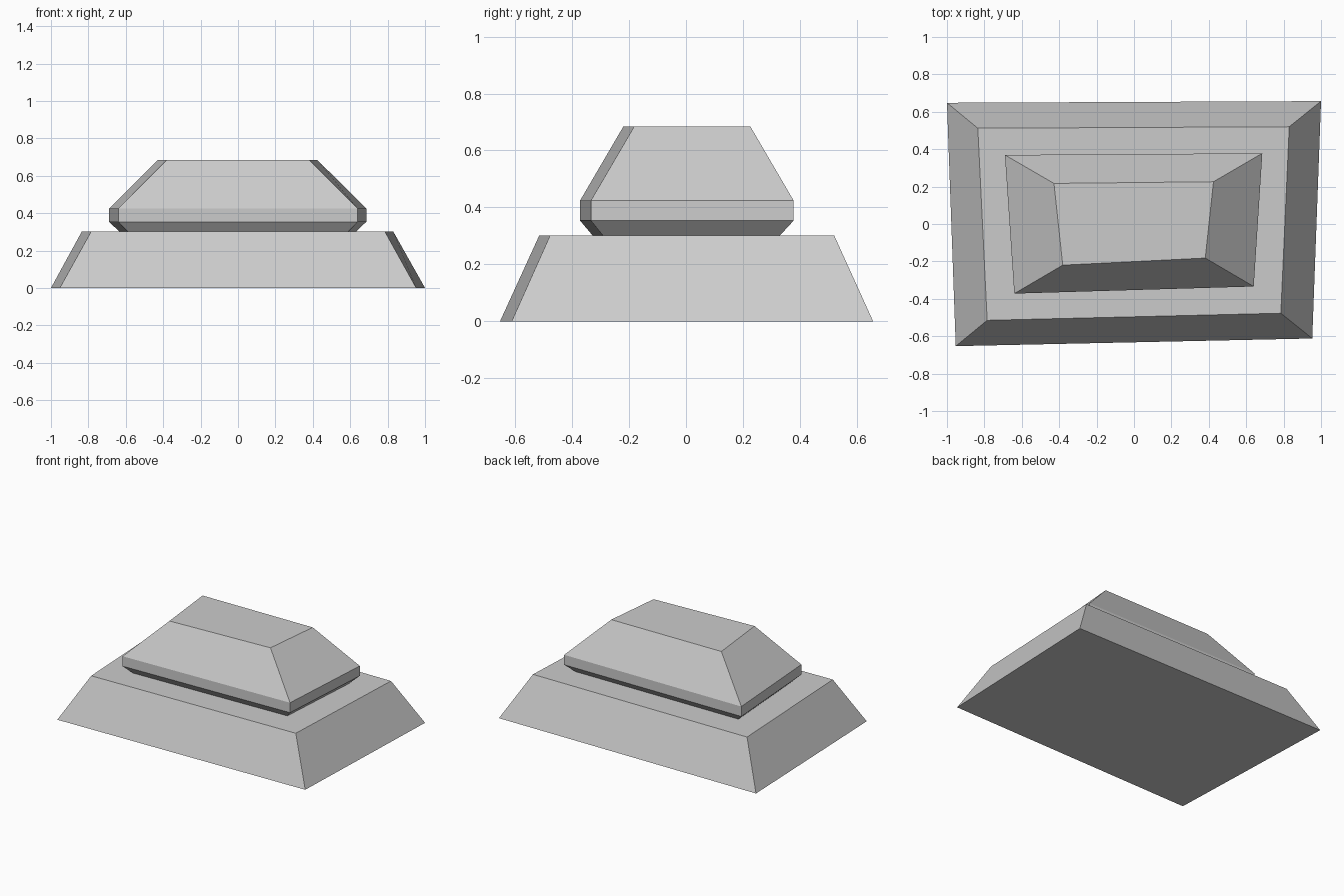
import bpy
import bmesh

cube = bpy.data.objects.get("Cube")
if cube:
    bpy.data.objects.remove(cube, do_unlink=True)

grey = bpy.data.materials.new("light_grey")
grey.use_nodes = True
grey.diffuse_color = (0.6, 0.6, 0.6, 1)
grey.node_tree.nodes["Principled BSDF"].inputs["Base Color"].default_value = (0.6, 0.6, 0.6, 1)


def stacked_block(name, levels):
    """Flat-sided block skinned through four-cornered rings, from bottom to top."""
    bm = bmesh.new()
    rings = [[bm.verts.new((x, y, z)) for x, y in corners] for z, corners in levels]
    bm.faces.new(rings[0][::-1])
    bm.faces.new(rings[-1])
    for low, high in zip(rings, rings[1:]):
        for i in range(4):
            j = (i + 1) % 4
            bm.faces.new((low[i], low[j], high[j], high[i]))
    bmesh.ops.recalc_face_normals(bm, faces=bm.faces)
    mesh = bpy.data.meshes.new(name)
    bm.to_mesh(mesh)
    bm.free()
    mesh.materials.append(grey)
    obj = bpy.data.objects.new(name, mesh)
    bpy.context.collection.objects.link(obj)
    return obj


# Slightly skewed plinth; corners run front-left, front-right, back-right, back-left
stacked_block("sloped_base", [
    (0, [(-0.953, -0.653), (0.953, -0.612), (1, 0.657), (-1, 0.648)]),
    (0.302, [(-0.785, -0.515), (0.785, -0.477), (0.83, 0.52), (-0.835, 0.512)]),
])

# Upper block: undercut foot, short upright band, sloped roof
band = [(-0.64, -0.372), (0.64, -0.334), (0.686, 0.378), (-0.69, 0.369)]
stacked_block("upper_block", [
    (0.302, [(-0.59, -0.328), (0.59, -0.292), (0.632, 0.33), (-0.635, 0.322)]),
    (0.354, band),
    (0.424, band),
    (0.684, [(-0.381, -0.22), (0.381, -0.182), (0.425, 0.226), (-0.428, 0.217)]),
])
